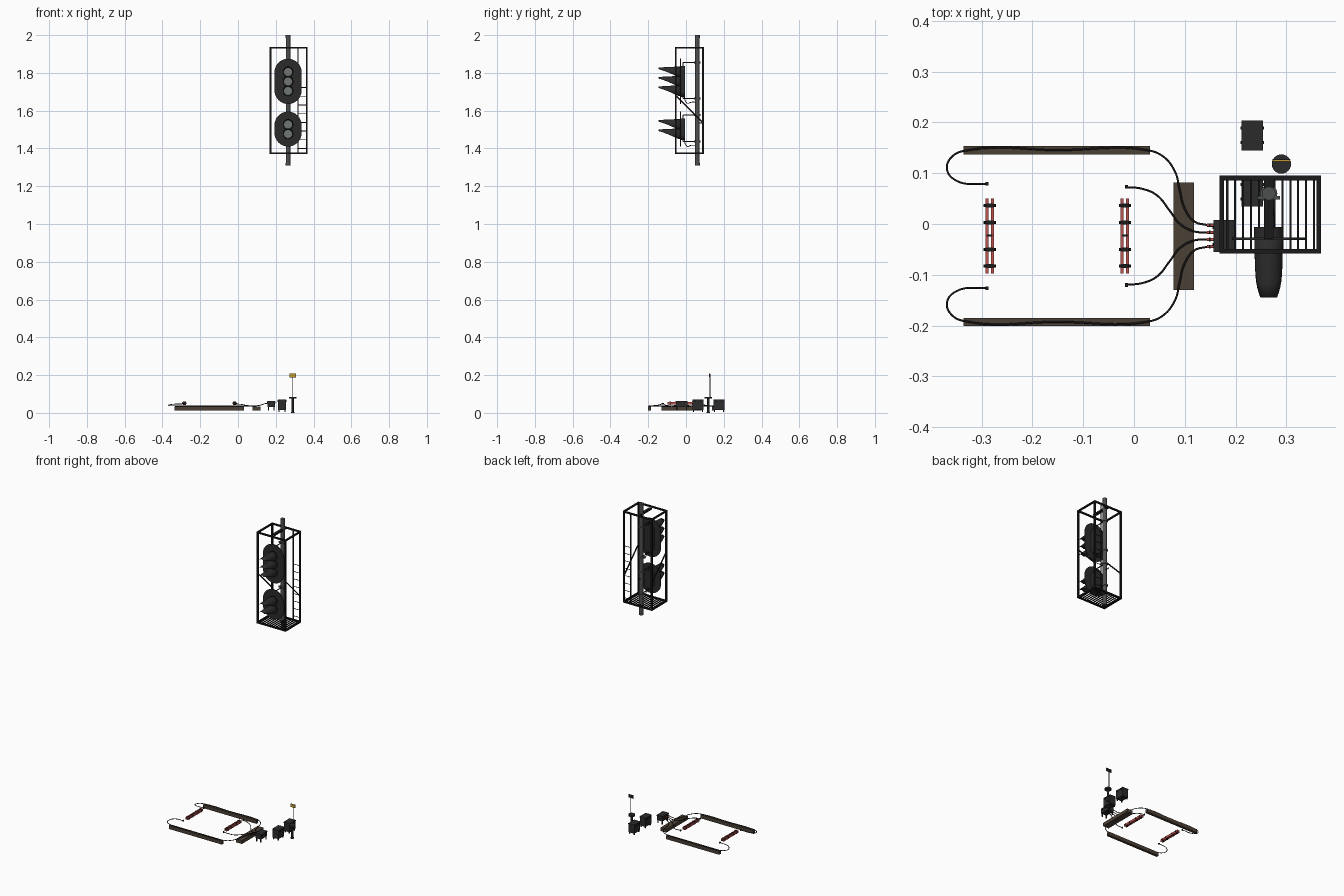
import bpy, bmesh, math
from mathutils import Vector

if "Cube" in bpy.data.objects:
    bpy.data.objects.remove(bpy.data.objects["Cube"])


def mat(name, r, g, b):
    m = bpy.data.materials.new(name)
    m.diffuse_color = (r, g, b, 1)
    m.use_nodes = True
    m.node_tree.nodes["Principled BSDF"].inputs["Base Color"].default_value = m.diffuse_color
    return m


BLACK = mat("black", .010, .010, .010)
DARK = mat("dark grey", .024, .024, .024)
STEEL = mat("steel grey", .075, .08, .08)
LENS = mat("lens grey", .17, .18, .18)
BROWN = mat("timber brown", .07, .05, .035)
RED = mat("rail red", .50, .085, .075)
YELLOW = mat("sign yellow", .55, .33, .03)


def finish(name, bm, m, smooth=False):
    bmesh.ops.recalc_face_normals(bm, faces=bm.faces)
    me = bpy.data.meshes.new(name)
    bm.to_mesh(me)
    bm.free()
    me.materials.append(m)
    o = bpy.data.objects.new(name, me)
    bpy.context.collection.objects.link(o)
    if smooth:
        bpy.ops.object.select_all(action='DESELECT')
        o.select_set(True)
        bpy.context.view_layer.objects.active = o
        bpy.ops.object.shade_smooth_by_angle(angle=math.radians(40))
    return o


def add_box(bm, x0, x1, y0, y1, z0, z1):
    vs = bmesh.ops.create_cube(bm, size=1)['verts']
    for v in vs:
        v.co = Vector(((x0 + x1) / 2 + v.co.x * (x1 - x0),
                       (y0 + y1) / 2 + v.co.y * (y1 - y0),
                       (z0 + z1) / 2 + v.co.z * (z1 - z0)))


def boxes(name, m, *dims):
    bm = bmesh.new()
    for d in dims:
        add_box(bm, *d)
    return finish(name, bm, m)


def add_rod(bm, a, b, r, n=12):
    a, b = Vector(a), Vector(b)
    vs = bmesh.ops.create_cone(bm, cap_ends=True, segments=n, radius1=r, radius2=r,
                               depth=(b - a).length)['verts']
    q = (b - a).to_track_quat('Z', 'Y')
    for v in vs:
        v.co = q @ v.co + (a + b) / 2


def rods(name, m, r, *pairs, n=12):
    bm = bmesh.new()
    for a, b in pairs:
        add_rod(bm, a, b, r, n)
    return finish(name, bm, m, n > 6)


def cable(name, pts, r=.002):
    cu = bpy.data.curves.new(name, 'CURVE')
    cu.dimensions = '3D'
    cu.bevel_depth, cu.bevel_resolution, cu.resolution_u = r, 2, 8
    cu.use_fill_caps = True
    s = cu.splines.new('BEZIER')
    s.bezier_points.add(len(pts) - 1)
    for p, co in zip(s.bezier_points, pts):
        p.co = co
        p.handle_left_type = p.handle_right_type = 'AUTO'
    cu.materials.append(BLACK)
    o = bpy.data.objects.new(name, cu)
    bpy.context.collection.objects.link(o)
    bpy.ops.object.select_all(action='DESELECT')
    o.select_set(True)
    bpy.context.view_layer.objects.active = o
    bpy.ops.object.convert(target='MESH')


def stadium(name, m, x, z0, z1, r, y0, y1):
    bm = bmesh.new()
    ring = []
    for cz, start in ((z1 - r, 0), (z0 + r, math.pi)):
        for i in range(17):
            a = start + math.pi * i / 16
            ring.append(bm.verts.new((x + r * math.cos(a), y0, cz + r * math.sin(a))))
    f = bm.faces.new(ring)
    ext = bmesh.ops.extrude_face_region(bm, geom=[f])['geom']
    bmesh.ops.translate(bm, vec=(0, y1 - y0, 0),
                        verts=[g for g in ext if isinstance(g, bmesh.types.BMVert)])
    return finish(name, bm, m, True)


def hood(name, x, y, z, r=.028, length=.115):
    # tunnel visor: full length over the top, cut away diagonally below
    bm = bmesh.new()
    n, rows = 32, []
    for i in range(n):
        a = 2 * math.pi * i / n
        t = min(1, (math.cos(a) + 1) / (math.cos(math.pi / 4) + 1))
        row = []
        for k in range(5):
            d = (.008 + (length - .008) * t) * k / 4
            s = r * (1 - .18 * (d / length) ** 2)
            row.append(bm.verts.new((x + s * math.sin(a), y - d, z + s * math.cos(a))))
        rows.append(row)
    for i in range(n):
        p, q = rows[i], rows[(i + 1) % n]
        for k in range(4):
            bm.faces.new((p[k], p[k + 1], q[k + 1], q[k]))
    o = finish(name, bm, DARK, True)
    mod = o.modifiers.new("thickness", 'SOLIDIFY')
    mod.thickness = .002


# mast
MX, MY = .265, .06
rods("mast", STEEL, .012, ((MX, MY, 1.31), (MX, MY, 1.993)), n=24)
rods("mast_cap", STEEL, .0135, ((MX, MY, 1.985), (MX, MY, 2.0)), ((MX, MY, 1.31), (MX, MY, 1.322)), n=24)

# signal heads: plate, housing, lamps, hoods, brackets
for tag, z0, z1, lamps in (("upper", 1.635, 1.875, (1.805, 1.755, 1.705)),
                           ("lower", 1.41, 1.595, (1.527, 1.477))):
    stadium(tag + "_backplate", DARK, MX, z0, z1, .072, -.031, -.027)
    stadium(tag + "_housing", DARK, MX, lamps[-1] - .032, lamps[0] + .032, .029, -.027, -.006)
    for i, z in enumerate(lamps):
        rods(f"{tag}_lens_{i}", LENS, .021, ((MX, -.028, z), (MX, -.034, z)), n=24)
        hood(f"{tag}_hood_{i}", MX, -.03, z)
    for z, d in ((lamps[0] + .05, -.03), (lamps[-1] - .04, .03)):
        rods(tag + "_bracket", DARK, .003, ((MX, MY, z), (MX, -.016, z)), ((MX, -.016, z), (MX, -.016, z + d)))
        rods(tag + "_clamp", STEEL, .017, ((MX, MY, z - .005), (MX, MY, z + .005)), n=20)
        boxes(tag + "_clamp_ears", STEEL, (MX - .022, MX + .022, MY - .012, MY - .005, z - .004, z + .004))
    zb = lamps[-1] - .03
    cable(tag + "_head_cable", [(MX + .01, -.01, zb), (MX + .01, .005, zb - .035),
                                (MX + .008, .03, zb - .03), (MX + .005, .052, zb - .03)])

# service cage
X0, X1, Y0, Y1, Z0, Z1, W = .168, .368, -.058, .095, 1.37, 1.938, .009
frame = [(x, x + W, y, y + W, Z0, Z1) for x in (X0, X1 - W) for y in (Y0, Y1 - W)]
for z in (Z0, Z1 - W):
    frame += [(X0, X1, y, y + W, z, z + W) for y in (Y0, Y1 - W)]
    frame += [(x, x + W, Y0, Y1, z, z + W) for x in (X0, X1 - W)]
frame.append((MX - .009, MX + .009, -.03, Y1, Z1 - W, Z1))
boxes("cage_frame", BLACK, *frame)
boxes("cage_floor_bars", BLACK, *[(X0 + .0155 * i - .002, X0 + .0155 * i + .002, Y0, Y1, Z0 + .001, Z0 + .007)
                                  for i in range(1, 13)])
rods("cage_braces", BLACK, .004, *[((x, Y0 + .005, 1.68), (x, Y1 - .005, 1.535)) for x in (X0 + .005, X1 - .005)], n=6)
rods("cage_tie", BLACK, .003, ((MX, MY, 1.535), (MX, Y1, 1.535)), n=6)

# ladder on the back of the cage
boxes("ladder_rail", BLACK, (.314, .319, .087, .092, Z0, Z1))
rods("ladder_rungs", BLACK, .002, *[((.316, .09, 1.40 + .046 * i), (.364, .09, 1.40 + .046 * i)) for i in range(8)], n=6)

# timber beams
for y in (.145, -.193):
    boxes("long_beam", BROWN, (-.335, .031, y - .008, y + .008, .013, .035))
boxes("cross_beam", BROWN, (.078, .118, -.13, .082, .013, .034))

# red rail units with clamps
for x in (-.284, -.018):
    boxes("red_rails", RED, *[(x + d - .003, x + d + .003, -.097, .05, .044, .058) for d in (-.0055, .0055)])
    for y in (.036, .003, -.05, -.083):
        boxes("rail_clamp", BLACK, (x - .008, x + .008, y - .004, y + .004, .042, .0595))
        rods("rail_clamp_bolt", BLACK, .003, ((x - .012, y, .051), (x + .012, y, .051)), n=8)
    boxes("rail_joint", BLACK, (x - .006, x + .006, -.025, -.021, .047, .059))

# cables, mirrored about the middle of the small box
CY = -.0235
for side, s in (("back", 1), ("front", -1)):
    def M(*p):
        return [(x, CY + s * y, z) for x, y, z in p]
    cable(side + "_outer_cable", M((.145, .021, .05), (.118, .029, .041), (.098, .058, .037), (.090, .09, .037),
                                   (.080, .128, .037), (.055, .158, .037), (.025, .169, .037), (-.15, .169, .037),
                                   (-.325, .169, .037), (-.357, .157, .038), (-.368, .132, .04),
                                   (-.350, .109, .045), (-.288, .102, .048)))
    cable(side + "_inner_cable", M((.145, .007, .05), (.118, .009, .041), (.090, .024, .037), (.070, .050, .037),
                                   (.045, .080, .040), (.015, .093, .045), (-.015, .096, .048)))
    for x, y in ((-.289, .1025), (-.015, .0965)):
        yy = CY + s * y
        boxes(side + "_cable_end", BLACK, (x - .003, x + .003, yy - .0035, yy + .0035, .044, .052))
    for y in (.021, .007):
        yy = CY + s * y
        rods(side + "_plug", RED, .003, ((.144, yy, .05), (.156, yy, .05)))
        rods(side + "_plug_collar", BLACK, .0035, ((.148, yy, .05), (.151, yy, .05)))

# cabinets on legs
def cabinet(name, x0, x1, y0, y1, zb, zt, zl):
    boxes(name, DARK, (x0 + .001, x1 - .001, y0 + .001, y1 - .001, zb, zt - .005))
    boxes(name + "_lid", DARK, (x0, x1, y0, y1, zt - .006, zt))
    boxes(name + "_legs", BLACK, *[(x, x + .006, y, y + .006, zl, zb)
                                   for x in (x0 + .003, x1 - .009) for y in (y0 + .003, y1 - .009)])
    boxes(name + "_latches", BLACK, *[(x - .002, x + .002, y - .003, y + .003, zt - .014, zt - .004)
                                      for x in (x0, x1) for y in (y0 + .015, y1 - .015)])


cabinet("plug_box", .156, .197, -.055, .008, .032, .063, .012)
cabinet("near_cabinet", .212, .254, .034, .093, .016, .071, .006)
cabinet("far_cabinet", .212, .254, .145, .204, .016, .071, .006)

# round pedestal with marker sign
PX, PY = .29, .118
rods("pedestal_base", DARK, .010, ((PX, PY, 0), (PX, PY, .006)), n=24)
rods("pedestal_post", DARK, .006, ((PX, PY, .004), (PX, PY, .078)), n=16)
rods("pedestal_cap", DARK, .019, ((PX, PY, .075), (PX, PY, .085)), n=24)
rods("sign_pole", STEEL, .0017, ((PX, PY + .009, .08), (PX, PY + .009, .205)), n=8)
boxes("sign_plate", YELLOW, (PX - .017, PX + .017, PY + .005, PY + .0075, .189, .208))
boxes("sign_back", BLACK, (PX - .018, PX + .018, PY + .0075, PY + .0085, .188, .209))
